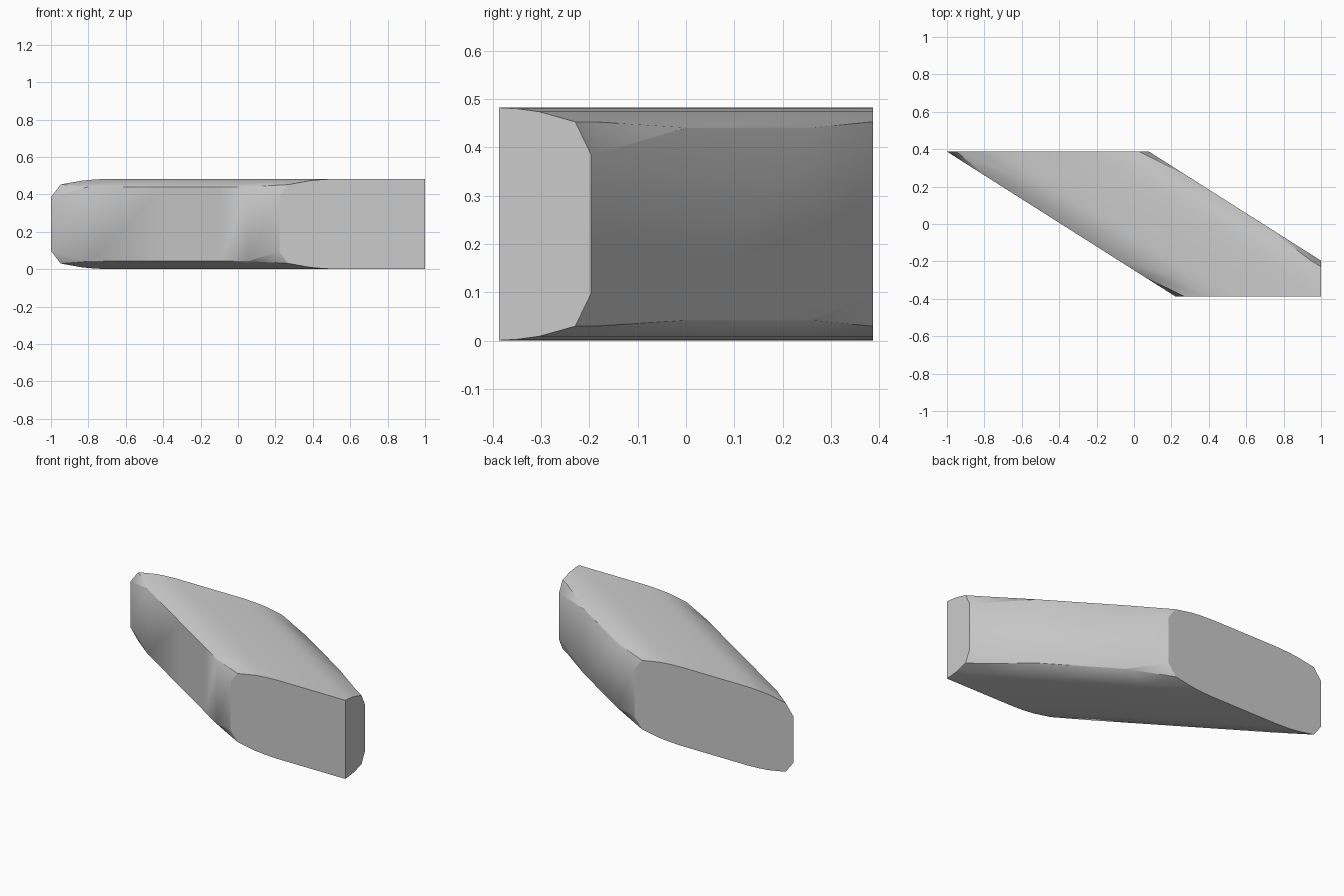
import bpy, bmesh, math

cube = bpy.data.objects.get("Cube")
if cube:
    bpy.data.objects.remove(cube, do_unlink=True)

DEPTH, HEIGHT, WIDTH, SLOPE = 0.387, 0.483, 1.08, 0.634

grey = bpy.data.materials.new("light_grey")
grey.use_nodes = True
colour = (0.6, 0.6, 0.6, 1)
grey.diffuse_color = colour
grey.node_tree.nodes["Principled BSDF"].inputs["Base Color"].default_value = colour


def half_profile(c):
    """Offset from the side and height; c is how far the corner is cut (0 to 1)."""
    return [(0, 0.44 - 0.055 * c), (0.002 + 0.05 * c, 0.441 + 0.012 * c),
            (0.17, 0.474), (0.24, 0.48), (0.32, HEIGHT)]


def section(y, cut_left, cut_right):
    """Cross-section ring of the slanted bar at depth y."""
    x0 = -1 + (DEPTH - y) / SLOPE
    a = [(x0 + d, z) for d, z in half_profile(cut_left)]
    b = [(x0 + WIDTH - d, z) for d, z in half_profile(cut_right)]
    upper = a + b[::-1]
    lower = [(x, HEIGHT - z) for x, z in upper[::-1]]
    return [(x, y, z) for x, z in upper + lower]


# Slanted bar: depth, corner cut on the two long sides
stations = [(DEPTH, 1, 1), (0.26, 0, 0), (0, 0, 0),
            (-0.19, 0, 1), (-0.28, 0, 1), (-DEPTH, 0.9, 1)]
bm = bmesh.new()
rings = [[bm.verts.new(p) for p in section(*s)] for s in stations]
for r, s in zip(rings, rings[1:]):
    n = len(r)
    for i in range(n):
        j = (i + 1) % n
        bm.faces.new((r[i], r[j], s[j], s[i]))
bm.faces.new(rings[0])
bm.faces.new(rings[-1][::-1])

# Trim the tip flat and close it
bmesh.ops.bisect_plane(bm, geom=bm.verts[:] + bm.edges[:] + bm.faces[:],
                       plane_co=(1, 0, 0), plane_no=(1, 0, 0), clear_outer=True)
bmesh.ops.holes_fill(bm, edges=[e for e in bm.edges if e.is_boundary], sides=0)
bmesh.ops.recalc_face_normals(bm, faces=bm.faces[:])

mesh = bpy.data.meshes.new("slanted_block")
bm.to_mesh(mesh)
bm.free()
mesh.materials.append(grey)
block = bpy.data.objects.new("slanted_block", mesh)
bpy.context.collection.objects.link(block)
bpy.context.view_layer.objects.active = block
block.select_set(True)
bpy.ops.object.shade_smooth_by_angle(angle=math.radians(32))
